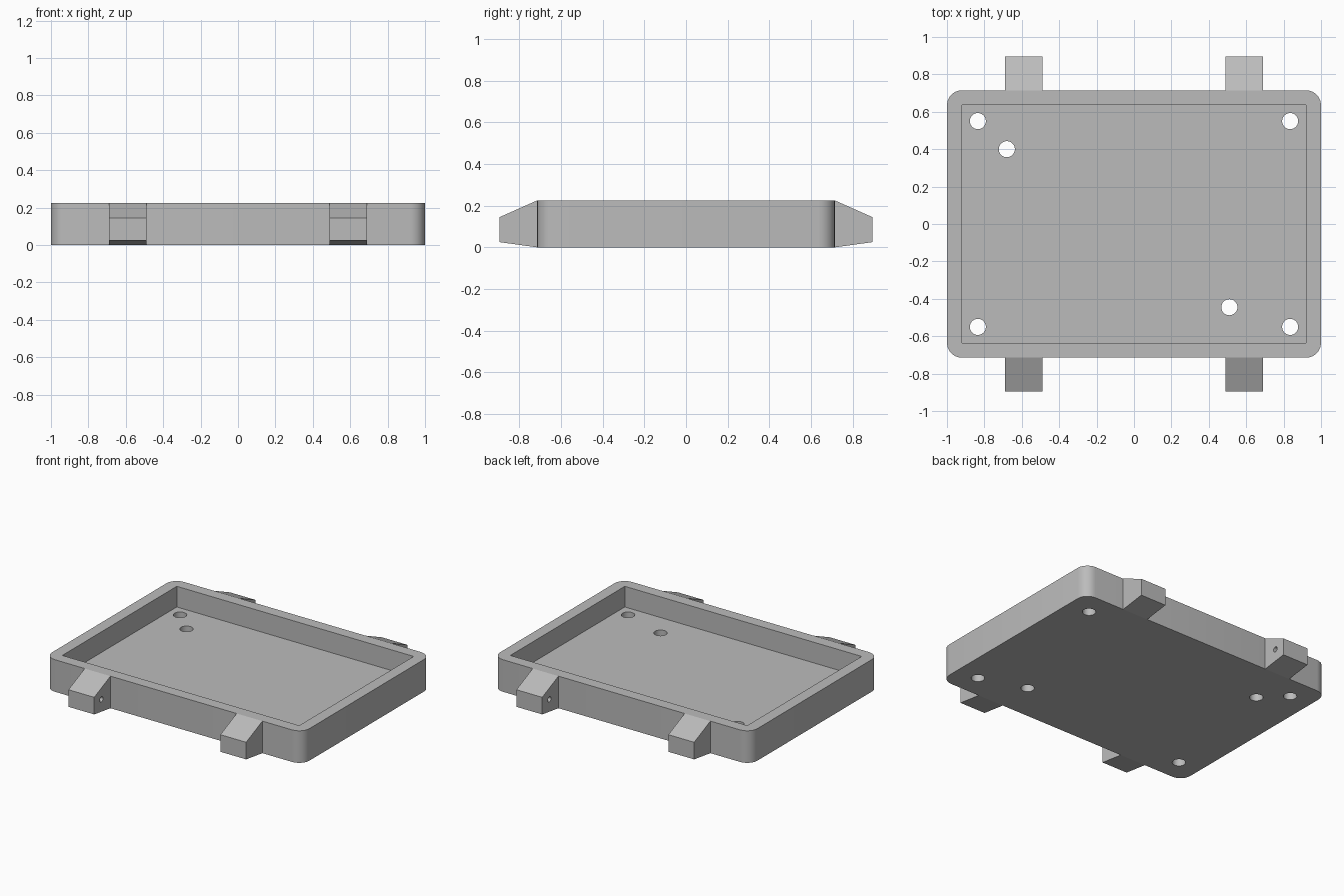
import bpy, bmesh, math
from mathutils import Matrix, Vector

cube = bpy.data.objects.get("Cube")
if cube:
    bpy.data.objects.remove(cube, do_unlink=True)

grey = bpy.data.materials.new("plain grey")
grey.use_nodes = True
colour = (0.5, 0.5, 0.5, 1)
grey.diffuse_color = colour
grey.node_tree.nodes["Principled BSDF"].inputs["Base Color"].default_value = colour

W, D, H = 1.0, 0.715, 0.225    # half width, half depth, height
WALL, FLOOR = 0.08, 0.08


def make_prism(name, points, offset):
    """Extrude a closed outline by an offset vector."""
    bm = bmesh.new()
    face = bm.faces.new([bm.verts.new(p) for p in points])
    ext = bmesh.ops.extrude_face_region(bm, geom=[face])
    verts = [v for v in ext["geom"] if isinstance(v, bmesh.types.BMVert)]
    bmesh.ops.translate(bm, verts=verts, vec=Vector(offset))
    bmesh.ops.recalc_face_normals(bm, faces=bm.faces)
    mesh = bpy.data.meshes.new(name)
    bm.to_mesh(mesh)
    bm.free()
    obj = bpy.data.objects.new(name, mesh)
    mesh.materials.append(grey)
    bpy.context.collection.objects.link(obj)
    return obj


def make_cylinder(name, radius, depth, matrix):
    bm = bmesh.new()
    bmesh.ops.create_cone(bm, cap_ends=True, segments=32, radius1=radius,
                          radius2=radius, depth=depth, matrix=matrix)
    mesh = bpy.data.meshes.new(name)
    bm.to_mesh(mesh)
    bm.free()
    mesh.materials.append(grey)
    obj = bpy.data.objects.new(name, mesh)
    bpy.context.collection.objects.link(obj)
    return obj


def activate(obj):
    bpy.ops.object.select_all(action='DESELECT')
    obj.select_set(True)
    bpy.context.view_layer.objects.active = obj


def cut(obj, cutter):
    """Subtract the cutter and discard it."""
    cutter.hide_render = True
    mod = obj.modifiers.new("cut", 'BOOLEAN')
    mod.operation = 'DIFFERENCE'
    mod.solver = 'EXACT'
    mod.object = cutter
    activate(obj)
    bpy.ops.object.modifier_apply(modifier=mod.name)
    bpy.data.objects.remove(cutter, do_unlink=True)


def smooth(obj):
    activate(obj)
    bpy.ops.object.shade_smooth_by_angle(angle=math.radians(30))


# Tray body with rounded vertical corners
ix, iy = W - WALL, D - WALL
outline = []
for quarter, (sx, sy) in enumerate([(1, 1), (-1, 1), (-1, -1), (1, -1)]):
    for step in range(7):
        a = (quarter + step / 6) * math.pi / 2
        outline.append((sx * ix + WALL * math.cos(a),
                        sy * iy + WALL * math.sin(a), 0))
tray = make_prism("tray", outline, (0, 0, H))

# Square-cornered recess
cut(tray, make_prism("recess_cutter",
                     [(-ix, -iy, FLOOR), (ix, -iy, FLOOR),
                      (ix, iy, FLOOR), (-ix, iy, FLOOR)], (0, 0, 0.4)))

# Screw holes through the floor
holes = [(sx * 0.835, sy * 0.55) for sx in (-1, 1) for sy in (-1, 1)]
holes += [(-0.68, 0.4), (0.51, -0.445)]
for x, y in holes:
    cut(tray, make_cylinder("hole_cutter", 0.043, 0.3,
                            Matrix.Translation((x, y, 0.04))))
smooth(tray)

# Tapered lugs, each with a blind pin hole on its inner side
for sy, side in ((-1, "front"), (1, "back")):
    for sx, hand in ((-1, "right"), (1, "left")):
        profile = [(D, 0), (0.895, 0.025), (0.895, 0.145), (D, H)]
        lug = make_prism(f"{side}_{hand}_lug",
                         [(sx * 0.49, sy * y, z) for y, z in profile],
                         (sx * 0.2, 0, 0))
        pin = Matrix.Translation((sx * 0.49, sy * 0.815, 0.1)) @ \
            Matrix.Rotation(math.pi / 2, 4, 'Y')
        cut(lug, make_cylinder("pin_cutter", 0.018, 0.2, pin))
        smooth(lug)
